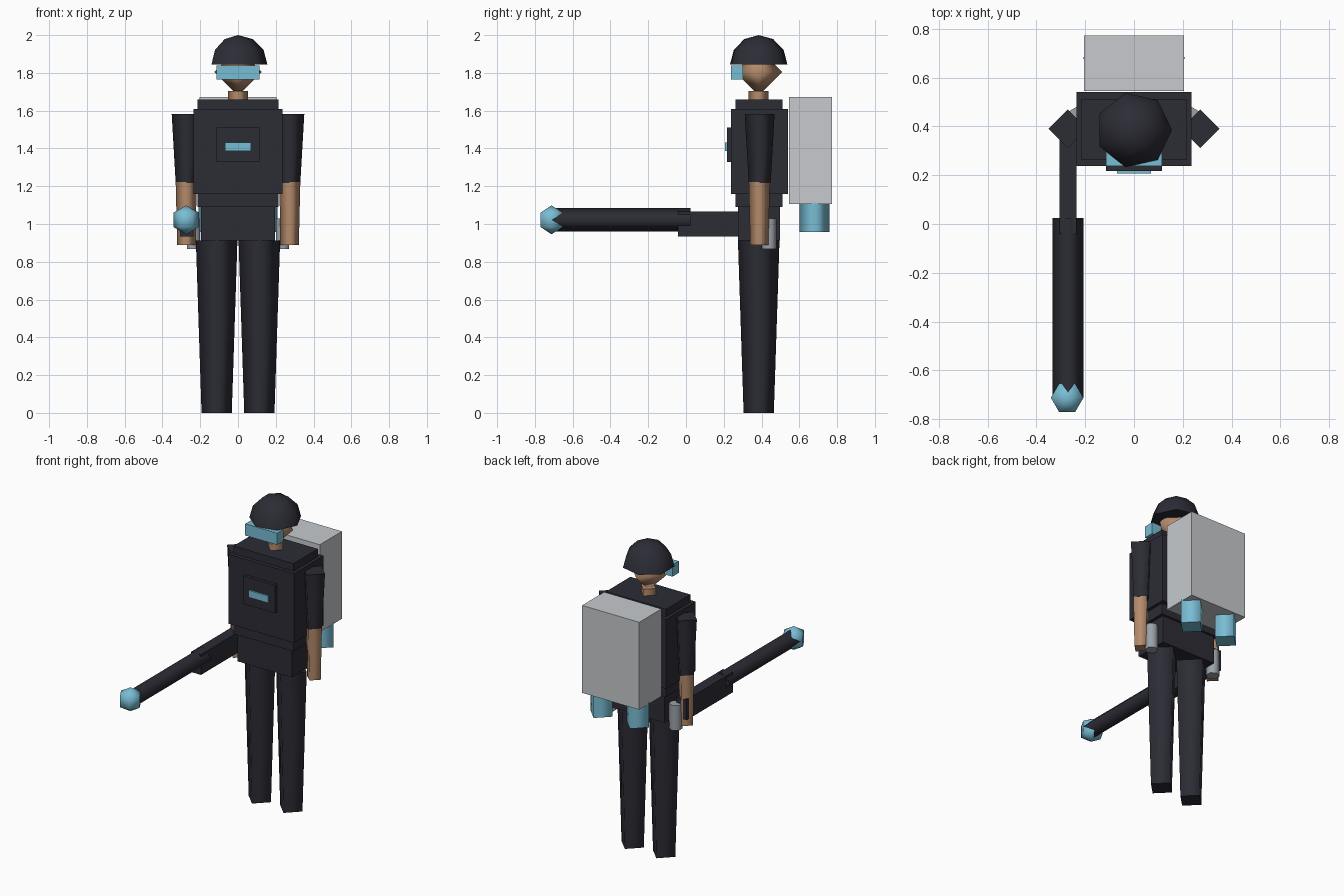
import bpy
import bmesh
from math import sin, cos, pi, radians
from mathutils import Vector, Matrix

cube = bpy.data.objects.get("Cube")
if cube:
    bpy.data.objects.remove(cube, do_unlink=True)


def material(name, r, g, b):
    m = bpy.data.materials.new(name)
    m.use_nodes = True
    m.diffuse_color = (r, g, b, 1)
    m.node_tree.nodes["Principled BSDF"].inputs["Base Color"].default_value = (r, g, b, 1)
    return m


DARK = material("dark_cloth", 0.025, 0.025, 0.036)
SKIN = material("skin", 0.46, 0.26, 0.15)
CYAN = material("pale_cyan", 0.19, 0.51, 0.66)
SHELL = material("light_grey_shell", 0.57, 0.59, 0.61)
STEEL = material("grey_steel", 0.33, 0.36, 0.40)


def finish(bm, name, mat):
    bmesh.ops.recalc_face_normals(bm, faces=bm.faces)
    mesh = bpy.data.meshes.new(name)
    bm.to_mesh(mesh)
    bm.free()
    mesh.materials.append(mat)
    ob = bpy.data.objects.new(name, mesh)
    bpy.context.collection.objects.link(ob)
    return ob


def box(name, mat, x, y, z):
    """Box spanning the (low, high) pairs x, y and z."""
    bm = bmesh.new()
    bmesh.ops.create_cube(bm, size=1)
    for v in bm.verts:
        v.co = Vector([(a + b) / 2 + c * (b - a) for (a, b), c in zip((x, y, z), v.co)])
    return finish(bm, name, mat)


def lathe(name, mat, profile, sides, loc, phase=0.0, turn=Matrix()):
    """Smooth-sided turned form from (radius, height) points, with flat caps."""
    bm = bmesh.new()
    rings = []
    for r, h in profile:
        count = sides if r > 0 else 1
        rings.append([bm.verts.new((r * cos(phase + 2 * pi * i / sides),
                                    r * sin(phase + 2 * pi * i / sides), h))
                      for i in range(count)])
    for low, high in zip(rings, rings[1:]):
        for i in range(sides):
            j = (i + 1) % sides
            quad = [low[i % len(low)], low[j % len(low)],
                    high[j % len(high)], high[i % len(high)]]
            bm.faces.new(list(dict.fromkeys(quad))).smooth = True
    for ring in (rings[0], rings[-1]):
        if len(ring) > 1:
            cap = bm.faces.new(ring)
            for e in cap.edges:
                e.smooth = False
    bm.transform(Matrix.Translation(loc) @ turn)
    return finish(bm, name, mat)


def ball(r, rings, start=0):
    """Profile of a sphere in equal steps, from step start up to the top."""
    pts = [(r * sin(pi * i / rings), -r * cos(pi * i / rings)) for i in range(start, rings + 1)]
    return [(0 if a < 1e-5 else a, b) for a, b in pts]


BODY_Y = 0.385

# Torso layers, chest plate and hips
box("torso", DARK, (-0.215, 0.215), (0.262, 0.512), (1.09, 1.66))
box("vest", DARK, (-0.235, 0.235), (0.237, 0.54), (1.16, 1.61))
box("hips", DARK, (-0.195, 0.195), (0.275, 0.497), (0.912, 1.09))
box("chest_plate", DARK, (-0.114, 0.114), (0.217, 0.24), (1.328, 1.51))
box("chest_light", CYAN, (-0.069, 0.069), (0.207, 0.22), (1.387, 1.432))

# Head
lathe("neck", SKIN, [(0.053, 1.64), (0.053, 1.703)], 4, (0, BODY_Y, 0))
lathe("head", SKIN, ball(0.125, 2), 4, (0, BODY_Y, 1.805))
lathe("helmet", DARK, ball(0.156, 6, 3), 7, (0, BODY_Y, 1.844))
box("visor", CYAN, (-0.114, 0.114), (0.237, 0.302), (1.764, 1.84))

# Limbs, hip canisters and thrusters, mirrored
for side, s in (("left", 1), ("right", -1)):
    lathe(side + "_leg", DARK, [(0.08, 0), (0.11, 0.912)], 4, (s * 0.113, BODY_Y, 0))
    lathe(side + "_upper_arm", DARK, [(0.058, 1.218), (0.079, 1.582)], 4,
          (s * 0.272, BODY_Y + 0.005, 0))
    lathe(side + "_forearm", SKIN, [(0.048, 0.888), (0.056, 1.222)], 4,
          (s * 0.274, BODY_Y + 0.003, 0))
    lathe(side + "_hip_canister", STEEL, [(0.04, 0.867), (0.04, 1.03)], 6,
          (s * 0.235, 0.44, 0), phase=pi / 2)
    lathe(side + "_thruster", CYAN, [(0.08, 0.957), (0.08, 1.115)], 4, (s * 0.13, 0.68, 0))

# Backpack
box("backpack", SHELL, (-0.205, 0.205), (0.545, 0.772), (1.105, 1.672))

# Hand-held launcher
GUN = (-0.27, 0, 1.022)
box("launcher_body", DARK, (-0.306, -0.236), (-0.042, 0.432), (0.934, 1.066))
lathe("launcher_barrel", DARK, [(0.063, -0.025), (0.063, 0.71)], 4, GUN,
      turn=Matrix.Rotation(radians(90), 4, "X"))
lathe("launcher_tip", CYAN, ball(0.077, 3), 6, (-0.274, -0.712, 1.022))
